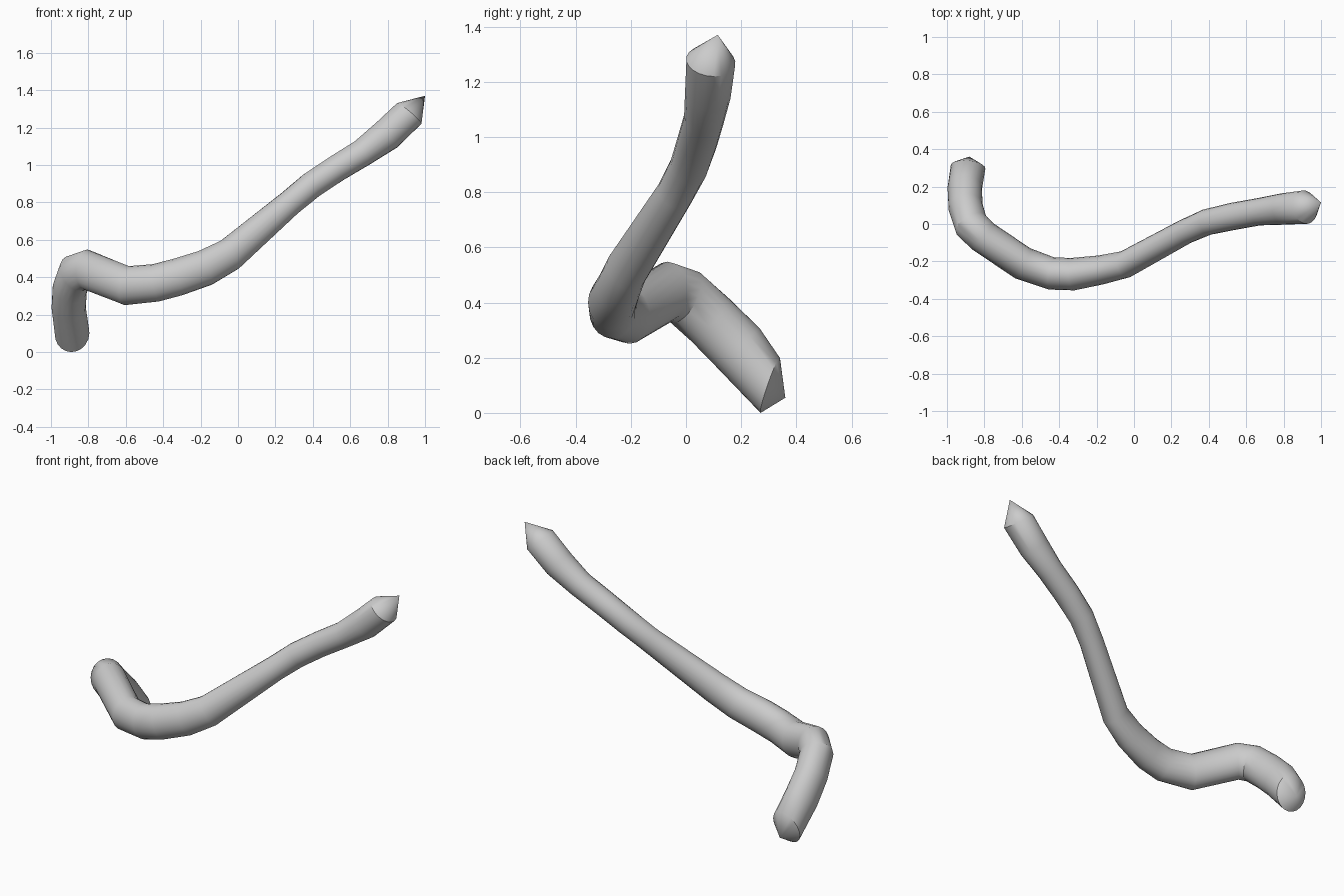
import bpy
import bmesh
from math import cos, sin, tau, radians
from mathutils import Vector

cube = bpy.data.objects.get("Cube")
if cube:
    bpy.data.objects.remove(cube)

SIDES = 20

# Centre line from upper end to lower end: x, y, z, sideways radius, upward radius
PATH = [
    (0.915, 0.09, 1.275, 0.09, 0.086),
    (0.795, 0.08, 1.16, 0.084, 0.087),
    (0.665, 0.065, 1.065, 0.073, 0.074),
    (0.525, 0.04, 0.98, 0.073, 0.072),
    (0.39, 0.01, 0.89, 0.07, 0.072),
    (0.275, -0.04, 0.795, 0.067, 0.07),
    (-0.045, -0.215, 0.52, 0.073, 0.09),
    (-0.175, -0.245, 0.45, 0.078, 0.097),
    (-0.325, -0.268, 0.40, 0.087, 0.1),
    (-0.44, -0.265, 0.37, 0.087, 0.101),
    (-0.595, -0.21, 0.355, 0.09, 0.105),
    (-0.81, -0.065, 0.44, 0.09, 0.108),
    (-0.87, -0.005, 0.42, 0.093, 0.106),
    (-0.9, 0.09, 0.335, 0.092, 0.104),
    (-0.905, 0.19, 0.235, 0.092, 0.105),
    (-0.887, 0.305, 0.10, 0.093, 0.106),
]
UPPER_TIP = Vector((1.0, 0.115, 1.37))
LOWER_TIP = Vector((-0.88, 0.36, 0.055))
UPPER_AXIS = Vector((-0.11, -0.02, -0.13))
LOWER_AXIS = Vector((0.1, 0.94, -0.33))

centres = [Vector(p[:3]) for p in PATH]


def axis_at(i):
    """Direction of the branch at ring i."""
    if i == 0:
        return UPPER_AXIS.normalized()
    if i == len(PATH) - 1:
        return LOWER_AXIS.normalized()
    before = (centres[i] - centres[i - 1]).normalized()
    after = (centres[i + 1] - centres[i]).normalized()
    return (before + after).normalized()


bm = bmesh.new()

# Rings along the centre line
rings = []
for i, centre in enumerate(centres):
    axis = axis_at(i)
    side = axis.cross(Vector((0, 0, 1))).normalized()
    up = side.cross(axis)
    wide, tall = PATH[i][3:]
    rings.append([
        bm.verts.new(centre + side * wide * cos(tau * k / SIDES) + up * tall * sin(tau * k / SIDES))
        for k in range(SIDES)
    ])

# Tube walls
for a, b in zip(rings, rings[1:]):
    for k in range(SIDES):
        n = (k + 1) % SIDES
        bm.faces.new((a[k], a[n], b[n], b[k]))

# Pointed ends
for ring, tip in ((rings[0], UPPER_TIP), (rings[-1], LOWER_TIP)):
    point = bm.verts.new(tip)
    for k in range(SIDES):
        bm.faces.new((ring[k], ring[(k + 1) % SIDES], point))

bmesh.ops.recalc_face_normals(bm, faces=bm.faces)
mesh = bpy.data.meshes.new("bent_branch")
bm.to_mesh(mesh)
bm.free()

branch = bpy.data.objects.new("bent_branch", mesh)
bpy.context.collection.objects.link(branch)

# Plain grey material
grey = bpy.data.materials.new("light_grey")
grey.use_nodes = True
colour = (0.6, 0.6, 0.6, 1)
grey.diffuse_color = colour
grey.node_tree.nodes["Principled BSDF"].inputs["Base Color"].default_value = colour
mesh.materials.append(grey)

bpy.ops.object.select_all(action="DESELECT")
branch.select_set(True)
bpy.context.view_layer.objects.active = branch
bpy.ops.object.shade_smooth_by_angle(angle=radians(35))
